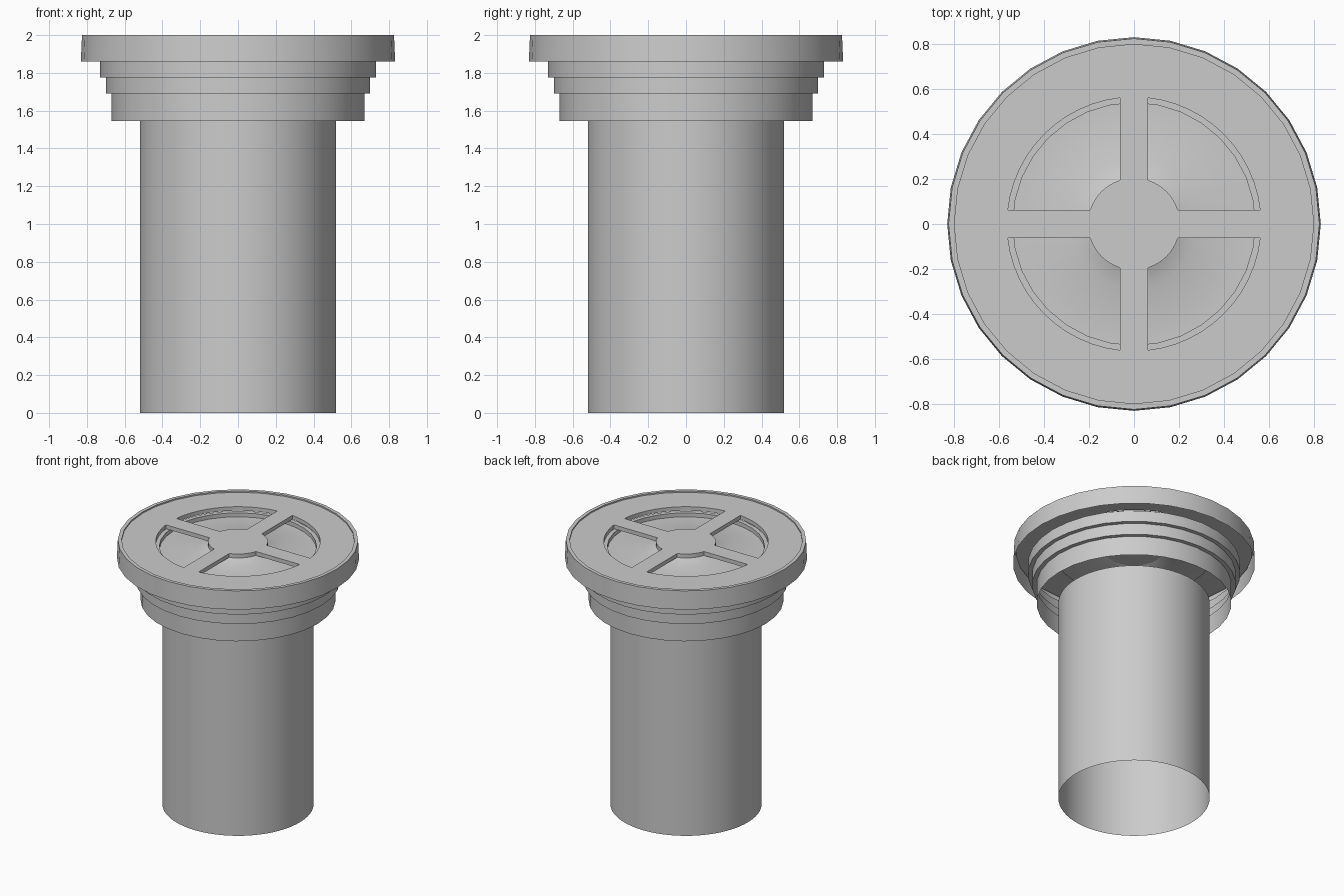
import bpy, bmesh
from math import sin, cos, asin, pi, radians

if "Cube" in bpy.data.objects:
    bpy.data.objects.remove(bpy.data.objects["Cube"])


def finish(obj):
    bpy.ops.object.select_all(action='DESELECT')
    obj.select_set(True)
    bpy.context.view_layer.objects.active = obj
    bpy.ops.object.shade_smooth_by_angle(angle=radians(30))


def lathe(name, profile, sides=32):
    """Revolve an (r, z) profile around the z axis as an open surface."""
    bm = bmesh.new()
    rings = [[bm.verts.new((r * cos(2 * pi * i / sides), r * sin(2 * pi * i / sides), z))
              for i in range(sides)] for r, z in profile]
    for a, b in zip(rings, rings[1:]):
        for i in range(sides):
            j = (i + 1) % sides
            bm.faces.new((a[i], a[j], b[j], b[i]))
    mesh = bpy.data.meshes.new(name)
    bm.to_mesh(mesh)
    bm.free()
    obj = bpy.data.objects.new(name, mesh)
    bpy.context.collection.objects.link(obj)
    finish(obj)
    return obj


def arc(r, a0, a1, n):
    return [(r * cos(a0 + (a1 - a0) * i / n), r * sin(a0 + (a1 - a0) * i / n))
            for i in range(n + 1)]


def pierced_plate(name, outlines, z, half_thickness):
    """Fill 2D outlines (inner ones become holes) and give them thickness."""
    cu = bpy.data.curves.new(name + "_outline", 'CURVE')
    cu.dimensions = '2D'
    cu.fill_mode = 'BOTH'
    cu.extrude = half_thickness
    for pts in outlines:
        sp = cu.splines.new('POLY')
        sp.points.add(len(pts) - 1)
        for p, (x, y) in zip(sp.points, pts):
            p.co = (x, y, 0, 1)
        sp.use_cyclic_u = True
    tmp = bpy.data.objects.new(name + "_outline", cu)
    bpy.context.collection.objects.link(tmp)
    dg = bpy.context.evaluated_depsgraph_get()
    mesh = bpy.data.meshes.new_from_object(tmp.evaluated_get(dg))
    bpy.data.objects.remove(tmp)
    obj = bpy.data.objects.new(name, mesh)
    obj.location.z = z
    bpy.context.collection.objects.link(obj)
    finish(obj)


# Drain pipe, open at both ends
lathe("pipe", [(0.52, 0), (0.52, 1.545)], 64)

# Stepped collar below the lid
lathe("collar", [(0.67, 1.545), (0.67, 1.69), (0.70, 1.69), (0.70, 1.775),
                 (0.73, 1.775), (0.73, 1.86)])

# Lid rim with a thin raised lip
lathe("rim", [(0.832, 1.86), (0.826, 2.0), (0.80, 2.0), (0.80, 1.985)])

# Cover plate with four windows between crossed spokes and a round hub
HALF, R_OUT, R_HUB = 0.063, 0.565, 0.205
outlines = [arc(0.815, 0, 2 * pi, 32)[:-1]]
for q in range(4):
    base = q * pi / 2
    a, b = asin(HALF / R_OUT), asin(HALF / R_HUB)
    outlines.append(arc(R_OUT, base + a, base + pi / 2 - a, 12)
                    + arc(R_HUB, base + pi / 2 - b, base + b, 8))
pierced_plate("grate", outlines, 1.975, 0.015)

# Shallow dish under the windows, rising in a cone to the hub
lathe("dish", [(0.57, 1.955), (0.54, 1.955), (0.54, 1.925), (0.285, 1.925), (0.195, 1.962)])
